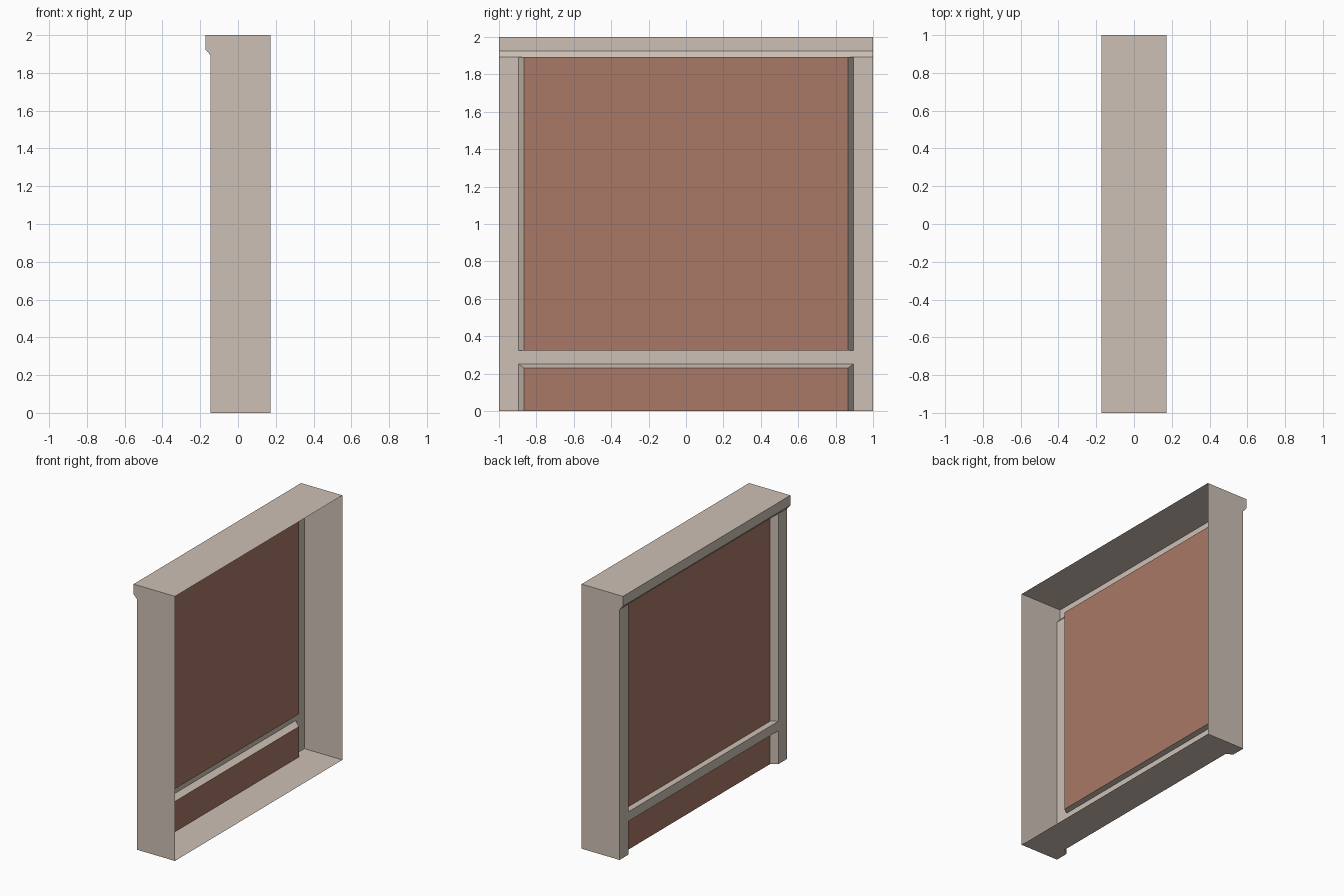
import bpy, bmesh
from mathutils import Vector

if "Cube" in bpy.data.objects:
    bpy.data.objects.remove(bpy.data.objects["Cube"], do_unlink=True)


def material(name, rgb):
    m = bpy.data.materials.new(name)
    m.use_nodes = True
    colour = (*rgb, 1)
    m.diffuse_color = colour
    bsdf = m.node_tree.nodes["Principled BSDF"]
    bsdf.inputs["Base Color"].default_value = colour
    bsdf.inputs["Roughness"].default_value = 0.9
    return m


STONE = material("pale stone", (0.61, 0.53, 0.46))
BRICK = material("brick red", (0.40, 0.19, 0.133))

# Key planes: open back, wall face, cornice front and recessed brick
BACK, WALL, LIP, RECESS = 0.173, -0.145, -0.173, -0.098
END, OUTER, INNER = 1.0, 0.896, 0.866          # half widths
RAIL_LOW, RAIL_BEVEL, RAIL_TOP = 0.23, 0.252, 0.324
EAVE, LIP_LOW, TOP = 1.893, 1.925, 2.0


def sheet(name, mat, polys):
    """Build thin faces; each entry is (corner list, direction it faces)."""
    bm = bmesh.new()
    for corners, facing in polys:
        face = bm.faces.new([bm.verts.new(c) for c in corners])
        face.normal_update()
        if face.normal.dot(Vector(facing)) < 0:
            face.normal_flip()
    bmesh.ops.remove_doubles(bm, verts=bm.verts, dist=0.0001)
    mesh = bpy.data.meshes.new(name)
    bm.to_mesh(mesh)
    bm.free()
    mesh.materials.append(mat)
    obj = bpy.data.objects.new(name, mesh)
    bpy.context.collection.objects.link(obj)
    return obj


def strip(a, b, wa, wb=None):
    """Corners of a strip from (x, z) point a to b, spanning half widths wa, wb."""
    wb = wa if wb is None else wb
    return [(a[0], -wa, a[1]), (a[0], wa, a[1]), (b[0], wb, b[1]), (b[0], -wb, b[1])]


FRONT, UP, DOWN = (-1, 0, 0), (0, 0, 1), (0, 0, -1)

# Roof slab and cornice with its chamfered underside
sheet("cornice", STONE, [
    (strip((BACK, TOP), (LIP, TOP), END), UP),
    (strip((LIP, TOP), (LIP, LIP_LOW), END), FRONT),
    (strip((LIP, LIP_LOW), (WALL, EAVE), END), (-1, 0, -1)),
    (strip((WALL, EAVE), (RECESS, EAVE), OUTER, INNER), DOWN),
])

# Floor, notched around the lower panel
notch = [(BACK, END), (WALL, END), (WALL, OUTER), (RECESS, INNER)]
outline = notch + [(x, -y) for x, y in reversed(notch)]
sheet("floor", STONE, [([(x, y, 0) for x, y in outline], DOWN)])

# End walls, pilasters and their splayed reveals, mirrored
profile = [(BACK, 0), (BACK, TOP), (LIP, TOP), (LIP, LIP_LOW), (WALL, EAVE), (WALL, 0)]
for side, s in (("left", 1), ("right", -1)):
    sheet(side + "_end_wall", STONE, [([(x, s * END, z) for x, z in profile], (0, s, 0))])
    e, o, i = s * END, s * OUTER, s * INNER
    sheet(side + "_pilaster", STONE, [
        ([(WALL, e, 0), (WALL, o, 0), (WALL, o, EAVE), (WALL, e, EAVE)], FRONT),
        ([(WALL, o, RAIL_TOP), (RECESS, i, RAIL_TOP),
          (RECESS, i, EAVE), (WALL, o, EAVE)], (0, -s, 0)),
        ([(WALL, o, 0), (RECESS, i, 0),
          (RECESS, i, RAIL_LOW), (WALL, o, RAIL_BEVEL)], (0, -s, 0)),
    ])

# Rail between the two panels
sheet("rail", STONE, [
    (strip((WALL, RAIL_BEVEL), (WALL, RAIL_TOP), OUTER), FRONT),
    (strip((WALL, RAIL_TOP), (RECESS, RAIL_TOP), OUTER, INNER), UP),
    (strip((WALL, RAIL_BEVEL), (RECESS, RAIL_LOW), OUTER, INNER), DOWN),
])

# Recessed brick panels
for name, low, high in (("upper_brick_panel", RAIL_TOP, EAVE), ("lower_brick_panel", 0, RAIL_LOW)):
    sheet(name, BRICK, [(strip((RECESS, low), (RECESS, high), INNER), FRONT)])
